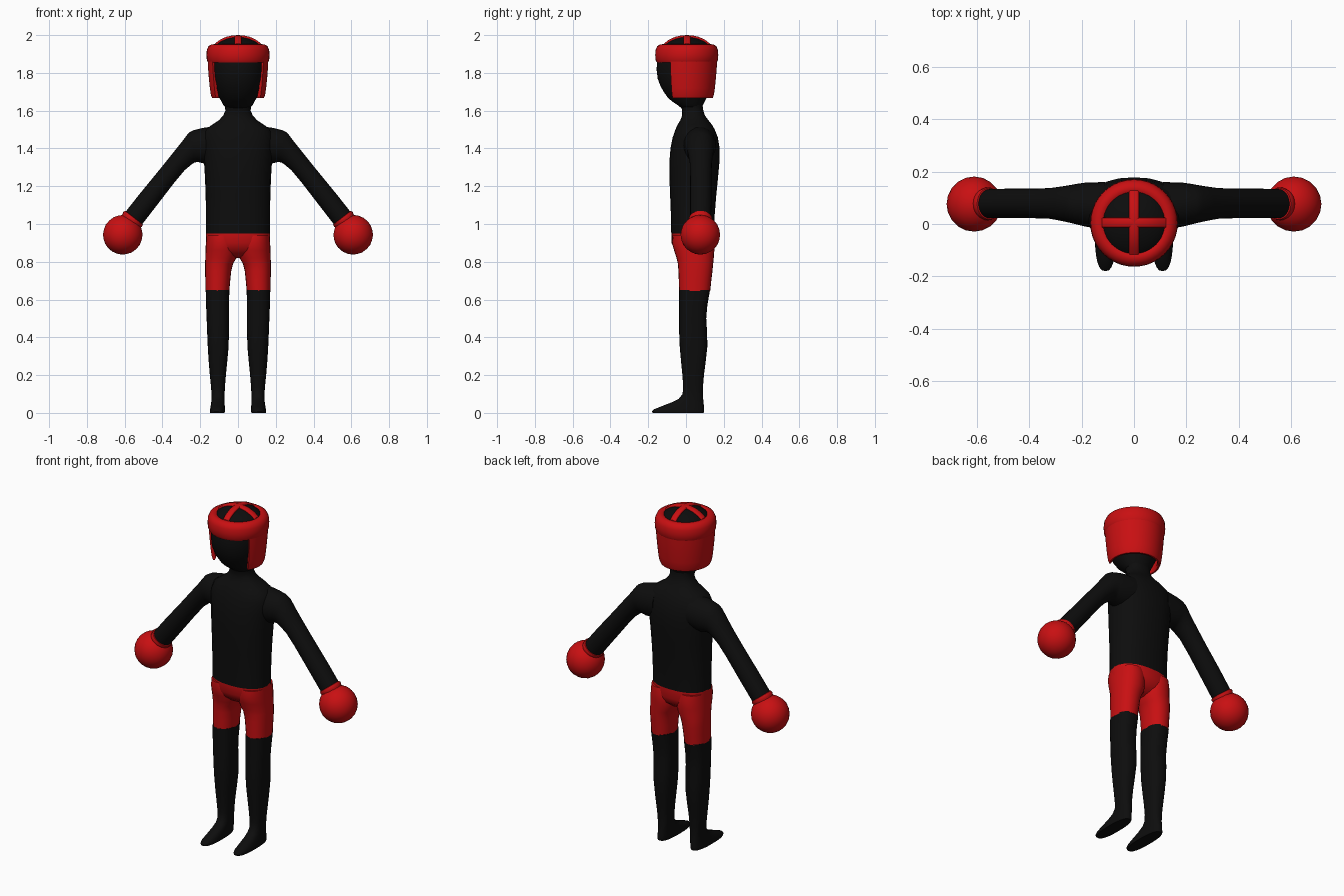
import bpy, bmesh, math
from mathutils import Vector


def material(name, rgb):
    m = bpy.data.materials.new(name)
    m.diffuse_color = (*rgb, 1)
    return m


BLACK = material("black fabric", (0.004, 0.004, 0.004))
RED = material("red leather", (0.58, 0.005, 0.006))


def finish(name, bm, mat, angle=50):
    bmesh.ops.recalc_face_normals(bm, faces=bm.faces)
    me = bpy.data.meshes.new(name)
    bm.to_mesh(me)
    bm.free()
    me.materials.append(mat)
    ob = bpy.data.objects.new(name, me)
    bpy.context.collection.objects.link(ob)
    bpy.ops.object.select_all(action='DESELECT')
    ob.select_set(True)
    bpy.context.view_layer.objects.active = ob
    bpy.ops.object.shade_smooth_by_angle(angle=math.radians(angle))
    return ob


def spow(v, e):
    return math.copysign(abs(v) ** e, v)


def loft(name, rings, mat, n=24, power=2.0):
    """Skin rings given as (centre, half axis, half axis)."""
    bm = bmesh.new()
    loops = []
    for c, a, b in rings:
        c, a, b = Vector(c), Vector(a), Vector(b)
        loops.append([bm.verts.new(
            c + a * spow(math.cos(t), 2 / power) + b * spow(math.sin(t), 2 / power))
            for t in (2 * math.pi * i / n for i in range(n))])
    for p, q in zip(loops, loops[1:]):
        for i in range(n):
            j = (i + 1) % n
            bm.faces.new((p[i], p[j], q[j], q[i]))
    bm.faces.new(loops[0])
    bm.faces.new(loops[-1])
    return finish(name, bm, mat)


def level(z, x0, x1, y0, y1):
    """Horizontal ring filling an x and y range."""
    return (((x0 + x1) / 2, (y0 + y1) / 2, z), ((x1 - x0) / 2, 0, 0), (0, (y1 - y0) / 2, 0))


def column(name, rows, mat, side=1, power=2.0):
    return loft(name, [level(z, side * a, side * b, c, d) for z, a, b, c, d in rows], mat, 24, power)


def centred(name, rows, mat, power=2.0):
    return column(name, [(z, -w, w, c, d) for z, w, c, d in rows], mat, 1, power)


def lathe(name, profile, mat, start, stop, steps, cy):
    """Closed profile of (radius, z) swept about a vertical axis."""
    bm = bmesh.new()
    full = abs(stop - start - 360) < 0.01
    loops = []
    for i in range(steps if full else steps + 1):
        t = math.radians(start + (stop - start) * i / steps)
        loops.append([bm.verts.new((r * math.cos(t), cy + r * math.sin(t), z)) for r, z in profile])
    k = len(profile)
    for i in range(steps):
        p, q = loops[i], loops[(i + 1) % len(loops)]
        for j in range(k):
            bm.faces.new((p[j], p[(j + 1) % k], q[(j + 1) % k], q[j]))
    if not full:
        bm.faces.new(loops[0])
        bm.faces.new(loops[-1])
    return finish(name, bm, mat)


# Torso and neck
centred("torso", [
    (0.95, 0.170, -0.078, 0.150), (1.05, 0.170, -0.080, 0.152), (1.15, 0.171, -0.084, 0.160),
    (1.25, 0.175, -0.088, 0.170), (1.33, 0.180, -0.088, 0.177), (1.40, 0.185, -0.082, 0.178),
    (1.46, 0.187, -0.070, 0.168), (1.50, 0.172, -0.056, 0.152), (1.525, 0.138, -0.045, 0.138),
    (1.55, 0.100, -0.030, 0.118), (1.575, 0.078, -0.020, 0.100), (1.60, 0.067, -0.020, 0.092),
    (1.625, 0.069, -0.028, 0.088), (1.66, 0.080, -0.040, 0.090)], BLACK, 2.3)

# Head
centred("head", [
    (1.61, 0.060, -0.020, 0.080), (1.63, 0.078, -0.045, 0.090), (1.65, 0.088, -0.075, 0.100),
    (1.67, 0.100, -0.097, 0.110), (1.70, 0.115, -0.118, 0.122), (1.73, 0.127, -0.135, 0.132),
    (1.77, 0.137, -0.150, 0.140), (1.82, 0.142, -0.156, 0.145), (1.88, 0.143, -0.150, 0.148),
    (1.92, 0.138, -0.133, 0.143), (1.945, 0.122, -0.117, 0.127), (1.965, 0.095, -0.090, 0.100),
    (1.98, 0.062, -0.057, 0.067), (1.988, 0.030, -0.025, 0.035), (1.990, 0.004, 0.001, 0.009)], BLACK)

# Head guard: brow band, open-fronted side wall, crossed top straps
lathe("guard_band", [
    (0.145, 1.855), (0.158, 1.855), (0.165, 1.868), (0.167, 1.895), (0.165, 1.922), (0.156, 1.942),
    (0.140, 1.951), (0.124, 1.952), (0.114, 1.945), (0.114, 1.925)], RED, 0, 360, 40, 0.004)
lathe("guard_wall", [
    (0.161, 1.875), (0.159, 1.83), (0.155, 1.78), (0.149, 1.72), (0.144, 1.685), (0.137, 1.666),
    (0.128, 1.666), (0.122, 1.68), (0.132, 1.72), (0.140, 1.78), (0.146, 1.875)],
    RED, -33, 213, 36, 0.004)
heights = [(0, 1.990), (0.03, 1.988), (0.062, 1.981), (0.095, 1.966), (0.122, 1.945)]
arc = [(-u, z) for u, z in reversed(heights[1:])] + heights
loft("guard_strap_across", [((u, 0.005, z), (0, 0.019, 0), (0, 0, 0.010)) for u, z in arc], RED, 12, 3)
loft("guard_strap_along", [((0, 0.005 + u, z), (0.019, 0, 0), (0, 0, 0.010)) for u, z in arc], RED, 12, 3)

# Hips of the shorts
centred("shorts_hips", [
    (0.955, 0.170, -0.078, 0.150), (0.90, 0.170, -0.078, 0.152), (0.86, 0.160, -0.055, 0.135),
    (0.835, 0.130, -0.025, 0.105), (0.82, 0.080, 0.010, 0.070)], RED, 2.3)

# Arm rings: top x, top z, bottom x, bottom z, front y, back y
arm_rows = [
    (0.110, 1.520, 0.110, 1.330, -0.020, 0.160), (0.190, 1.508, 0.180, 1.320, -0.010, 0.158),
    (0.238, 1.496, 0.212, 1.328, 0.000, 0.152), (0.262, 1.482, 0.230, 1.326, 0.005, 0.148),
    (0.305, 1.425, 0.250, 1.312, 0.012, 0.143), (0.360, 1.357, 0.282, 1.285, 0.020, 0.137),
    (0.420, 1.282, 0.335, 1.222, 0.022, 0.135), (0.520, 1.160, 0.425, 1.105, 0.022, 0.135),
    (0.595, 1.065, 0.510, 0.995, 0.022, 0.133)]

for side, label in ((1, "right"), (-1, "left")):
    # Arm
    loft("arm_" + label, [
        ((side * (a + c) / 2, (e + f) / 2, (b + d) / 2),
         (side * (a - c) / 2, 0, (b - d) / 2), (0, (f - e) / 2, 0))
        for a, b, c, d, e, f in arm_rows], BLACK)

    # Glove cuff running down into the ball
    out, down = Vector((side * 0.61, 0, -0.79)), Vector((side * 0.79, 0, 0.61))
    wrist = Vector((side * 0.555, 0.077, 1.028))
    loft("glove_cuff_" + label, [
        (wrist + out * s, down * r, (0, r, 0))
        for s, r in ((-0.008, 0.054), (-0.006, 0.060), (0.004, 0.063), (0.014, 0.060), (0.035, 0.055))], RED)

    # Glove ball
    bm = bmesh.new()
    bmesh.ops.create_icosphere(bm, subdivisions=3, radius=0.105)
    bmesh.ops.translate(bm, verts=bm.verts, vec=(side * 0.61, 0.076, 0.943))
    finish("glove_" + label, bm, RED)

    # Shorts leg
    column("shorts_leg_" + label, [
        (0.94, 0.010, 0.168, -0.070, 0.145), (0.90, 0.002, 0.170, -0.074, 0.152),
        (0.86, 0.002, 0.172, -0.063, 0.150), (0.82, 0.008, 0.173, -0.050, 0.147),
        (0.79, 0.026, 0.174, -0.043, 0.144), (0.75, 0.036, 0.174, -0.040, 0.140),
        (0.70, 0.041, 0.173, -0.038, 0.134), (0.645, 0.046, 0.172, -0.036, 0.128)], RED, side, 2.2)

    # Lower leg and foot
    column("leg_and_foot_" + label, [
        (0.65, 0.046, 0.171, -0.036, 0.127), (0.57, 0.047, 0.169, -0.036, 0.113),
        (0.50, 0.047, 0.166, -0.036, 0.107), (0.42, 0.048, 0.163, -0.036, 0.112),
        (0.35, 0.050, 0.160, -0.033, 0.113), (0.27, 0.057, 0.155, -0.026, 0.104),
        (0.20, 0.064, 0.149, -0.019, 0.095), (0.14, 0.069, 0.143, -0.015, 0.090),
        (0.10, 0.071, 0.140, -0.018, 0.090), (0.075, 0.071, 0.140, -0.038, 0.091),
        (0.055, 0.071, 0.142, -0.078, 0.093), (0.035, 0.070, 0.145, -0.130, 0.095),
        (0.018, 0.069, 0.148, -0.172, 0.096), (0.008, 0.069, 0.149, -0.180, 0.096),
        (0.0, 0.071, 0.147, -0.176, 0.093)], BLACK, side, 2.5)
